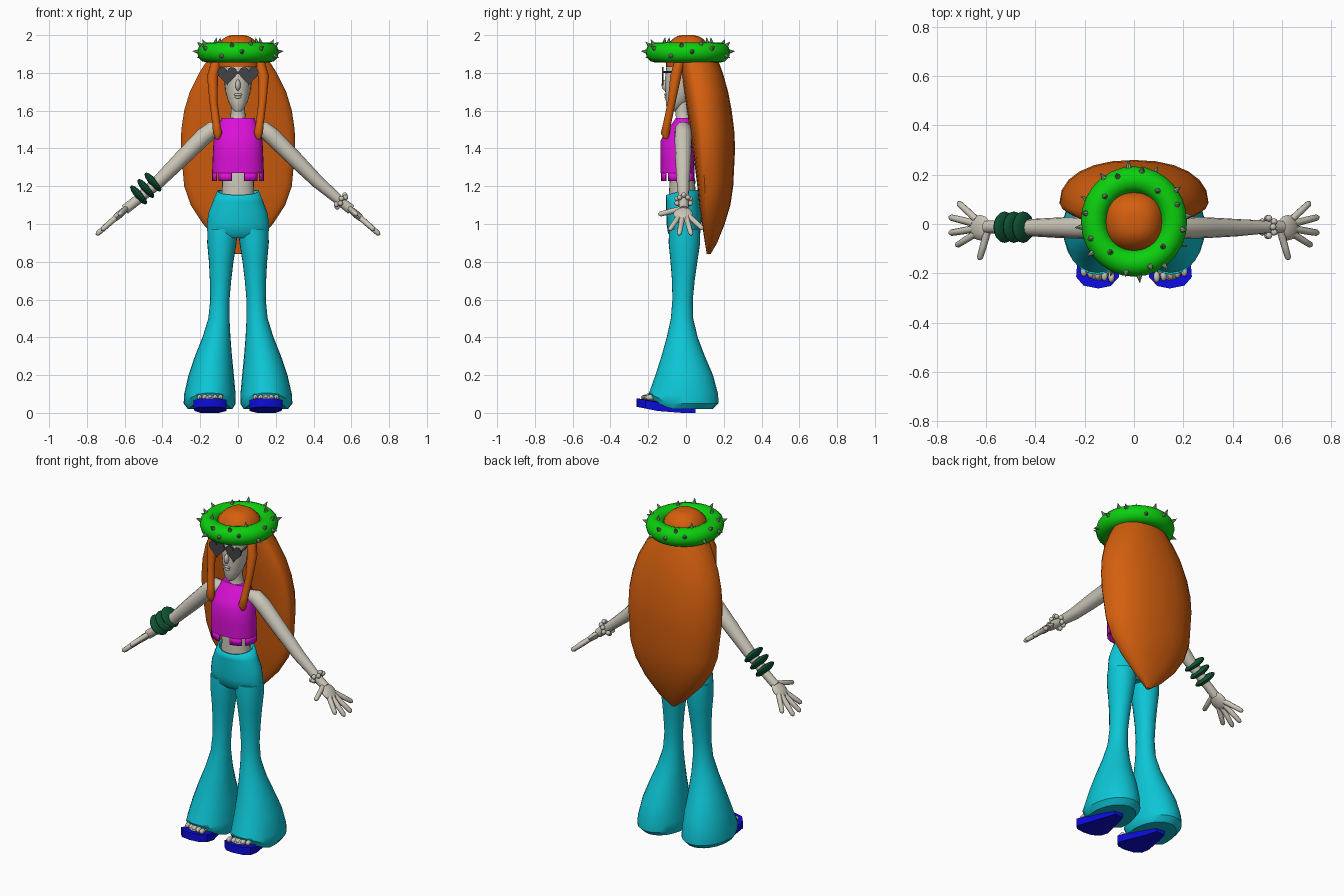
import bpy, bmesh, math
from mathutils import Vector, Matrix

if "Cube" in bpy.data.objects:
    bpy.data.objects.remove(bpy.data.objects["Cube"])


def material(name, r, g, b):
    m = bpy.data.materials.new(name)
    lin = [(c / 255 / 12.92 if c < 11 else ((c / 255 + 0.055) / 1.055) ** 2.4) for c in (r, g, b)]
    m.diffuse_color = (*lin, 1)
    m.use_nodes = True
    m.node_tree.nodes["Principled BSDF"].inputs["Base Color"].default_value = m.diffuse_color
    return m


SKIN = material("pale_skin", 203, 198, 184)
ORANGE = material("orange_hair", 212, 95, 14)
GREEN = material("bright_green", 12, 208, 14)
SPIKE = material("grey_green", 132, 162, 126)
MAGENTA = material("magenta", 218, 16, 214)
CYAN = material("cyan", 13, 198, 214)
BLUE = material("blue", 12, 12, 222)
DARKGREEN = material("dark_green", 14, 82, 52)
DARK = material("dark_grey", 68, 68, 70)


def finish(name, bm, mat, angle=40):
    bmesh.ops.recalc_face_normals(bm, faces=bm.faces)
    me = bpy.data.meshes.new(name)
    bm.to_mesh(me)
    bm.free()
    me.materials.append(mat)
    ob = bpy.data.objects.new(name, me)
    bpy.context.collection.objects.link(ob)
    if angle:
        bpy.ops.object.select_all(action='DESELECT')
        ob.select_set(True)
        bpy.context.view_layer.objects.active = ob
        bpy.ops.object.shade_smooth_by_angle(angle=math.radians(angle))
    return ob


def bridge(bm, rings, caps=(True, True)):
    rows = [[bm.verts.new(p) for p in ring] for ring in rings]
    n = len(rows[0])
    for a, b in zip(rows, rows[1:]):
        for i in range(n):
            j = (i + 1) % n
            bm.faces.new((a[i], a[j], b[j], b[i]))
    if caps[0]:
        bm.faces.new(rows[0])
    if caps[1]:
        bm.faces.new(rows[-1])


def loft(name, rows, mat, seg=24, power=1.0, caps=(True, True), edit=None):
    """Stack of horizontal rings: (cx, cy, z, rx, front radius, back radius)."""
    def f(v):
        return math.copysign(abs(v) ** power, v)
    rings = []
    for cx, cy, z, rx, rf, rb in rows:
        ring = []
        for i in range(seg):
            a = 2 * math.pi * i / seg
            s = f(math.sin(a))
            ring.append(Vector((cx + rx * f(math.cos(a)), cy + s * (rb if s > 0 else rf), z)))
        rings.append(ring)
    bm = bmesh.new()
    bridge(bm, rings, caps)
    if edit:
        edit(bm)
    return finish(name, bm, mat)


def tube(name, pts, mat, seg=12):
    """Round tube through points (x, y, z, radius)."""
    P = [Vector(p[:3]) for p in pts]
    rings = []
    for k, p in enumerate(P):
        t = (P[min(k + 1, len(P) - 1)] - P[max(k - 1, 0)]).normalized()
        u = t.cross(Vector((0, 1, 0))).normalized()
        v = t.cross(u)
        rings.append([p + pts[k][3] * (u * math.cos(a) + v * math.sin(a))
                      for a in (2 * math.pi * i / seg for i in range(seg))])
    bm = bmesh.new()
    bridge(bm, rings)
    return finish(name, bm, mat, 60)


def ball(name, loc, scale, mat, tilt=0.0, seg=12):
    bm = bmesh.new()
    bmesh.ops.create_uvsphere(bm, u_segments=seg, v_segments=max(6, seg // 2), radius=1)
    bmesh.ops.transform(bm, verts=bm.verts, matrix=Matrix.Translation(loc)
                        @ Matrix.Rotation(tilt, 4, 'Y') @ Matrix.Diagonal((*scale, 1)))
    return finish(name, bm, mat, 60)


def plate(name, outline, y0, y1, mat):
    """Flat front-facing plate from an (x, z) outline."""
    bm = bmesh.new()
    bridge(bm, [[(x, y0, z) for x, z in outline], [(x, y1, z) for x, z in outline]])
    return finish(name, bm, mat)


# Hair: long back mass, crown and front locks
loft("back_hair", [(0, y, z, w, y - f, b - y) for z, w, y, f, b in (
    (0.84, 0.012, 0.12, 0.11, 0.13), (0.9, 0.09, 0.125, 0.10, 0.165), (1.0, 0.185, 0.115, 0.085, 0.205),
    (1.1, 0.25, 0.105, 0.07, 0.235), (1.2, 0.285, 0.10, 0.06, 0.25), (1.4, 0.303, 0.085, 0.035, 0.26),
    (1.5, 0.30, 0.08, 0.02, 0.255), (1.6, 0.285, 0.07, 0.005, 0.242), (1.7, 0.255, 0.06, -0.01, 0.223),
    (1.8, 0.205, 0.045, -0.025, 0.195), (1.88, 0.155, 0.03, -0.04, 0.165))], ORANGE, power=0.9)
loft("crown_hair", [(0, 0.01, z, r, r, r) for z, r in (
    (1.83, 0.115), (1.9, 0.122), (1.95, 0.108), (1.98, 0.08), (1.995, 0.055), (2.0, 0.03))], ORANGE, power=0.85)
for s in (-1, 1):
    tube("front_lock", [(s * x, y, z, r) for x, y, z, r in (
        (0.11, -0.03, 1.88, 0.025), (0.135, -0.055, 1.78, 0.029), (0.13, -0.075, 1.65, 0.021),
        (0.115, -0.10, 1.53, 0.021), (0.108, -0.11, 1.48, 0.024), (0.108, -0.105, 1.45, 0.01))], ORANGE)

# Wreath with thorns
RX, RY, RT, WZ = 0.162, 0.17, 0.054, 1.908
bm = bmesh.new()
rings = []
for i in range(28):
    a = 2 * math.pi * i / 28
    rings.append([((RX + RT * math.cos(b)) * math.cos(a), 0.01 + (RY + RT * math.cos(b)) * math.sin(a),
                   WZ + RT * math.sin(b)) for b in (2 * math.pi * k / 12 for k in range(12))])
bridge(bm, rings + [rings[0]], (False, False))
bmesh.ops.remove_doubles(bm, verts=bm.verts, dist=1e-5)
finish("wreath", bm, GREEN, 60)
bm = bmesh.new()
for i in range(24):
    a = 2 * math.pi * i / 24 + 0.1
    b = math.radians((5, 60, 25, 100, -20, 45)[i % 6])
    d = Vector((math.cos(b) * math.cos(a), math.cos(b) * math.sin(a), math.sin(b)))
    base = Vector((RX * math.cos(a), 0.01 + RY * math.sin(a), WZ)) + d * (RT + 0.008)
    bmesh.ops.create_cone(bm, segments=7, radius1=0.015, radius2=0.001, depth=0.036, cap_ends=True,
                          matrix=Matrix.Translation(base) @ d.to_track_quat('Z', 'Y').to_matrix().to_4x4())
finish("wreath_thorns", bm, SPIKE, 0)

# Head, face and neck
loft("head", [(0, y, z, w, d, d) for z, y, w, d in (
    (1.595, -0.075, 0.018, 0.018), (1.61, -0.068, 0.032, 0.035), (1.65, -0.045, 0.052, 0.062),
    (1.7, -0.03, 0.066, 0.08), (1.78, -0.02, 0.075, 0.09), (1.87, -0.01, 0.072, 0.09))], SKIN)
loft("neck", [(0, y, z, w, w, w) for z, y, w in (
    (1.52, -0.01, 0.06), (1.56, -0.012, 0.041), (1.6, -0.02, 0.037), (1.68, -0.02, 0.04))], SKIN)
ball("nose", (0, -0.108, 1.735), (0.014, 0.022, 0.03), SKIN)
ball("upper_lip", (0, -0.104, 1.685), (0.022, 0.012, 0.008), SKIN)
ball("lower_lip", (0, -0.102, 1.671), (0.019, 0.012, 0.008), SKIN)

# Heart sunglasses
heart = []
for i in range(28):
    t = 2 * math.pi * i / 28
    heart.append((16 * math.sin(t) ** 3 / 16 * 0.052,
                  (13 * math.cos(t) - 5 * math.cos(2 * t) - 2 * math.cos(3 * t) - math.cos(4 * t)) / 29 * 0.098))
for s in (-1, 1):
    plate("heart_lens", [(s * 0.057 + x, 1.79 + z) for x, z in heart], -0.127, -0.118, DARK)
    tube("glasses_arm", [(s * 0.1, -0.12, 1.805, 0.005), (s * 0.08, 0.0, 1.805, 0.005)], DARK, 6)
plate("glasses_bridge", [(-0.02, 1.795), (0.02, 1.795), (0.02, 1.807), (-0.02, 1.807)], -0.126, -0.119, DARK)

# Torso and cropped top with a notched hem
loft("torso", [(0, y, z, w, d, d) for z, y, w, d in (
    (1.08, -0.015, 0.1, 0.075), (1.17, -0.02, 0.085, 0.07), (1.25, -0.02, 0.083, 0.065),
    (1.4, -0.02, 0.11, 0.06), (1.5, -0.015, 0.125, 0.05), (1.545, -0.012, 0.085, 0.042))], SKIN)
loft("cropped_top", [(0, y, z, w, f, b) for z, y, w, f, b in (
    (1.27, -0.035, 0.137, 0.1, 0.08), (1.35, -0.035, 0.134, 0.1, 0.078), (1.44, -0.035, 0.13, 0.1, 0.078),
    (1.48, -0.03, 0.118, 0.085, 0.07), (1.53, -0.02, 0.098, 0.055, 0.06),
    (1.56, -0.015, 0.086, 0.04, 0.05))], MAGENTA, seg=32, power=0.85)


def cut_notches(bm):
    bm.faces.ensure_lookup_table()
    gone = [f for i, f in enumerate(bm.faces) if i in (3, 7, 8, 12, 19, 23, 24, 28)]
    bmesh.ops.delete(bm, geom=gone, context='FACES')


hem = loft("top_hem", [(0, -0.035, z, 0.137, 0.1, 0.08) for z in (1.27, 1.228)], MAGENTA,
           seg=32, power=0.85, caps=(False, False), edit=cut_notches)
solid = hem.modifiers.new("thickness", 'SOLIDIFY')
solid.thickness = 0.006


# Flared trousers
def dip_waist(bm):
    for v in bm.verts:
        if v.co.z > 1.165:
            v.co.z -= 0.025 * max(0.0, -v.co.y / 0.1)


def lift_hem(bm):
    for v in bm.verts:
        if v.co.z < 0.07 and v.co.y < -0.08:
            v.co.z += (-0.08 - v.co.y) * 0.45


waist = loft("trouser_hips", [(0, y, z, w, f, b) for z, y, w, f, b in (
    (0.925, -0.01, 0.13, 0.06, 0.06), (0.95, -0.01, 0.162, 0.085, 0.085), (1.0, -0.01, 0.165, 0.093, 0.092),
    (1.06, -0.01, 0.156, 0.095, 0.09), (1.12, -0.012, 0.133, 0.094, 0.082),
    (1.18, -0.015, 0.11, 0.092, 0.08))], CYAN, caps=(True, False), edit=dip_waist)
solid = waist.modifiers.new("thickness", 'SOLIDIFY')
solid.thickness = 0.01
for s in (-1, 1):
    loft("trouser_leg", [(s * (o + i) / 2, (f + b) / 2, z, (o - i) / 2, (b - f) / 2, (b - f) / 2)
                         for z, i, o, f, b in (
        (0.02, 0.03, 0.265, -0.19, 0.14), (0.05, 0.012, 0.288, -0.205, 0.172), (0.1, 0.013, 0.285, -0.198, 0.17),
        (0.2, 0.022, 0.262, -0.162, 0.143), (0.3, 0.032, 0.228, -0.13, 0.1), (0.4, 0.04, 0.188, -0.102, 0.062),
        (0.5, 0.045, 0.157, -0.08, 0.038), (0.6, 0.045, 0.147, -0.072, 0.036), (0.7, 0.036, 0.149, -0.074, 0.046),
        (0.8, 0.024, 0.154, -0.082, 0.06), (0.9, 0.008, 0.163, -0.092, 0.075),
        (0.97, 0.0, 0.162, -0.09, 0.075))], CYAN, edit=lift_hem)

    # Sandals, feet and toes
    outline = [(0.095, -0.252), (0.145, -0.262), (0.205, -0.25), (0.235, -0.215), (0.23, -0.15), (0.2, -0.02),
               (0.18, 0.05), (0.12, 0.05), (0.1, -0.02), (0.062, -0.15), (0.06, -0.215)]
    bm = bmesh.new()
    bridge(bm, [[(s * x, y, h + max(0, -0.1 - y) * 0.2) for x, y in outline] for h in (0.0, 0.045)])
    finish("sandal", bm, BLUE)
    ball("foot", (s * 0.147, -0.13, 0.075), (0.068, 0.1, 0.028), SKIN)
    for k in range(5):
        ball("toe", (s * (0.092 + 0.028 * k), -0.215 + 0.006 * k, 0.082), (0.014, 0.024, 0.015), SKIN, seg=8)

    # Arms and hands
    tube("arm", [(s * x, y, z, r) for x, y, z, r in (
        (0.085, -0.015, 1.5, 0.035), (0.135, -0.015, 1.5, 0.044), (0.18, -0.015, 1.465, 0.046),
        (0.3, -0.015, 1.345, 0.042), (0.42, -0.015, 1.225, 0.035), (0.54, -0.012, 1.122, 0.026),
        (0.6, -0.012, 1.075, 0.026))], SKIN)
    ball("palm", (s * 0.625, -0.015, 1.052), (0.058, 0.052, 0.02), SKIN, s * 0.72)
    for bx, by, tx, ty in ((0.64, 0.018, 0.715, 0.088), (0.65, 0.003, 0.75, 0.028), (0.65, -0.02, 0.75, -0.037),
                           (0.645, -0.04, 0.722, -0.088), (0.595, -0.03, 0.628, -0.145)):
        def point(k, r):
            x = bx + (tx - bx) * k
            return (s * x, by + (ty - by) * k, 1.075 - (x - 0.6) * 0.88, r)
        tube("finger", [point(0, 0.015), point(0.5, 0.0145), point(0.92, 0.013), point(1, 0.006)], SKIN, 8)

# Stacked bangles on one wrist, beads on the other
for k in range(3):
    ball("bangle", (-0.45 - 0.038 * k, -0.013, 1.222 - 0.034 * k), (0.064, 0.064, 0.021), DARKGREEN,
         -math.radians(131), 16)
axis = Vector((0.75, 0, -0.66)).normalized()
side = Vector((0.66, 0, 0.75)).normalized()
for k in range(10):
    a = 2 * math.pi * k / 10
    p = Vector((0.545, -0.012, 1.122)) + 0.037 * (side * math.cos(a) + Vector((0, 1, 0)) * math.sin(a))
    ball("bracelet_bead", p + axis * (0.006 if k % 2 else -0.006), (0.014, 0.014, 0.014), SKIN, seg=8)
